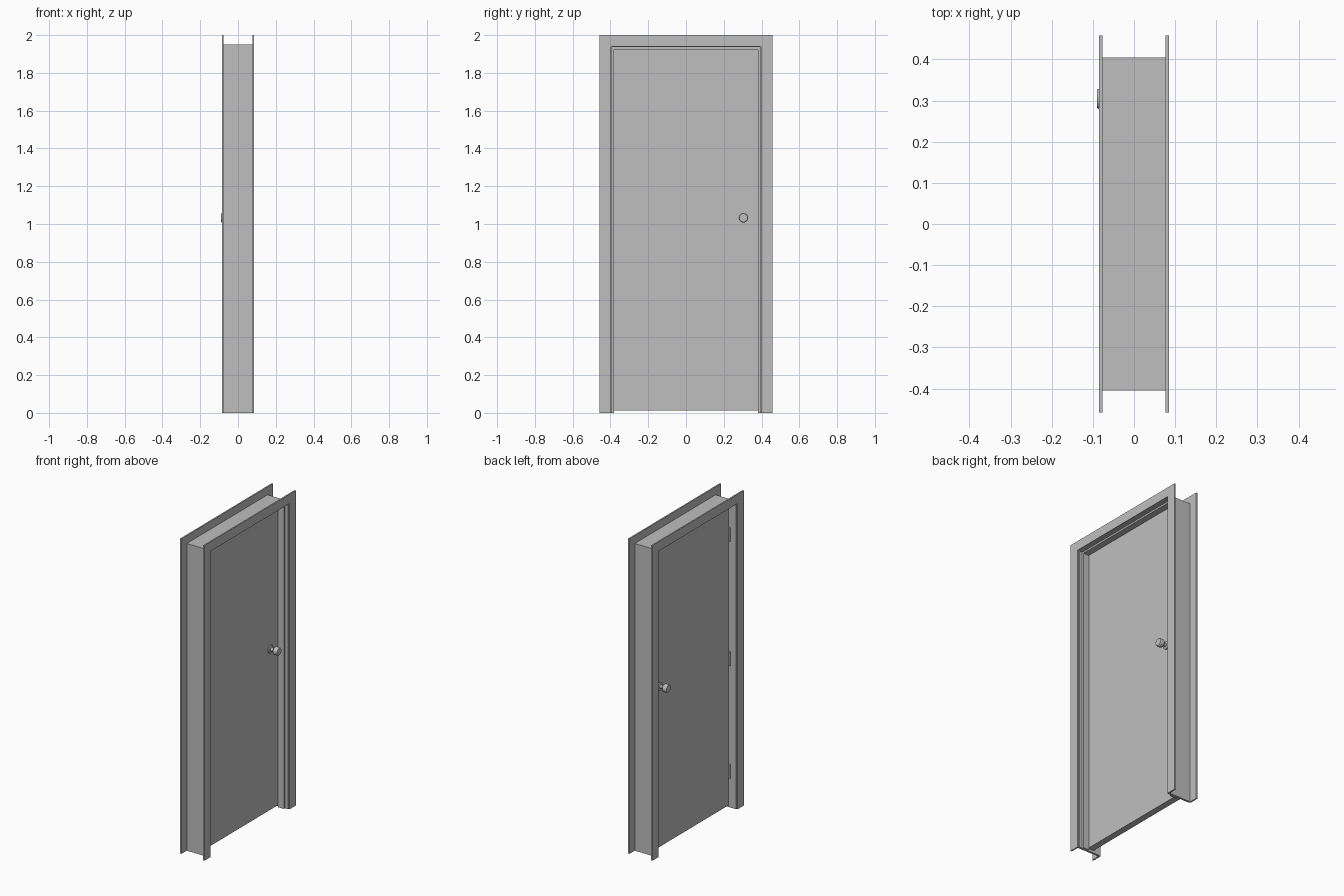
import bpy, bmesh, math
from mathutils import Matrix, Vector

cube = bpy.data.objects.get("Cube")
if cube:
    bpy.data.objects.remove(cube, do_unlink=True)

# Single neutral grey
grey = bpy.data.materials.new("neutral_grey")
grey.use_nodes = True
colour = (0.52, 0.52, 0.52, 1.0)
grey.diffuse_color = colour
grey.node_tree.nodes["Principled BSDF"].inputs["Base Color"].default_value = colour


def finish(bm, name):
    bmesh.ops.recalc_face_normals(bm, faces=bm.faces)
    mesh = bpy.data.meshes.new(name)
    bm.to_mesh(mesh)
    bm.free()
    mesh.materials.append(grey)
    obj = bpy.data.objects.new(name, mesh)
    bpy.context.collection.objects.link(obj)
    return obj


def doorway(name, x0, x1, outer, inner):
    """Three-sided surround; outer and inner are (half width, top)."""
    (ow, ot), (iw, it) = outer, inner
    points = [(-ow, 0), (-ow, ot), (ow, ot), (ow, 0),
              (iw, 0), (iw, it), (-iw, it), (-iw, 0)]
    bm = bmesh.new()
    verts = [bm.verts.new((x0, y, z)) for y, z in points]
    # Two legs and a head, mitred at the corners
    faces = [bm.faces.new([verts[i] for i in ids])
             for ids in ((0, 1, 6, 7), (1, 2, 5, 6), (2, 3, 4, 5))]
    new = bmesh.ops.extrude_face_region(bm, geom=faces, use_keep_orig=True)["geom"]
    bmesh.ops.translate(bm, vec=(x1 - x0, 0, 0),
                        verts=[g for g in new if isinstance(g, bmesh.types.BMVert)])
    return finish(bm, name)


def box(name, lo, hi):
    lo, hi = Vector(lo), Vector(hi)
    bm = bmesh.new()
    bmesh.ops.create_cube(bm, size=1, matrix=Matrix.Translation((lo + hi) / 2)
                          @ Matrix.Diagonal((*(hi - lo), 1)))
    return finish(bm, name)


def turned(name, profile, centre, rotation, sides=32):
    """Revolve (radius, height) points, starting and ending on the axis."""
    bm = bmesh.new()
    verts = [bm.verts.new((r, 0, h)) for r, h in profile]
    edges = [bm.edges.new(pair) for pair in zip(verts, verts[1:])]
    bmesh.ops.spin(bm, geom=verts + edges, axis=(0, 0, 1), cent=(0, 0, 0),
                   angle=math.tau, steps=sides)
    bmesh.ops.remove_doubles(bm, verts=bm.verts, dist=1e-5)
    bm.transform(Matrix.Translation(centre) @ rotation)
    obj = finish(bm, name)
    bpy.ops.object.select_all(action='DESELECT')
    obj.select_set(True)
    bpy.context.view_layer.objects.active = obj
    bpy.ops.object.shade_smooth_by_angle(angle=math.radians(30))
    return obj


# Frame: casing on both wall faces, jamb lining, door stop
doorway("casing_right", -0.085, -0.076, (0.458, 2.0), (0.397, 1.941))
doorway("casing_left", 0.076, 0.085, (0.458, 2.0), (0.397, 1.941))
doorway("jamb", -0.076, 0.076, (0.405, 1.95), (0.392, 1.936))
doorway("door_stop", 0.015, 0.055, (0.392, 1.936), (0.381, 1.925))

# Door slab
DOOR_BACK, DOOR_FRONT = -0.027, 0.014
box("door_slab", (DOOR_BACK, -0.389, 0.013), (DOOR_FRONT, 0.389, 1.933))

# Knob with rosette and neck on each side of the slab
knob = [(0, 0), (0.024, 0), (0.024, 0.006), (0.011, 0.009), (0.011, 0.026),
        (0.021, 0.031), (0.025, 0.037), (0.025, 0.058), (0.022, 0.063), (0, 0.063)]
for side, x, sign in (("left", DOOR_FRONT, 1), ("right", DOOR_BACK, -1)):
    turned("knob_" + side, knob, (x, 0.304, 1.033),
           Matrix.Rotation(sign * math.pi / 2, 4, 'Y'))

# Hinges: a barrel and a jamb leaf at three heights
barrel = [(0, -0.044), (0.006, -0.044), (0.006, 0.044), (0, 0.044)]
for label, z in (("bottom", 0.23), ("middle", 0.945), ("top", 1.735)):
    turned("hinge_barrel_" + label, barrel, (-0.033, -0.387, z), Matrix(), 16)
    box("hinge_leaf_" + label, (-0.033, -0.392, z - 0.044),
        (DOOR_BACK, -0.389, z + 0.044))
